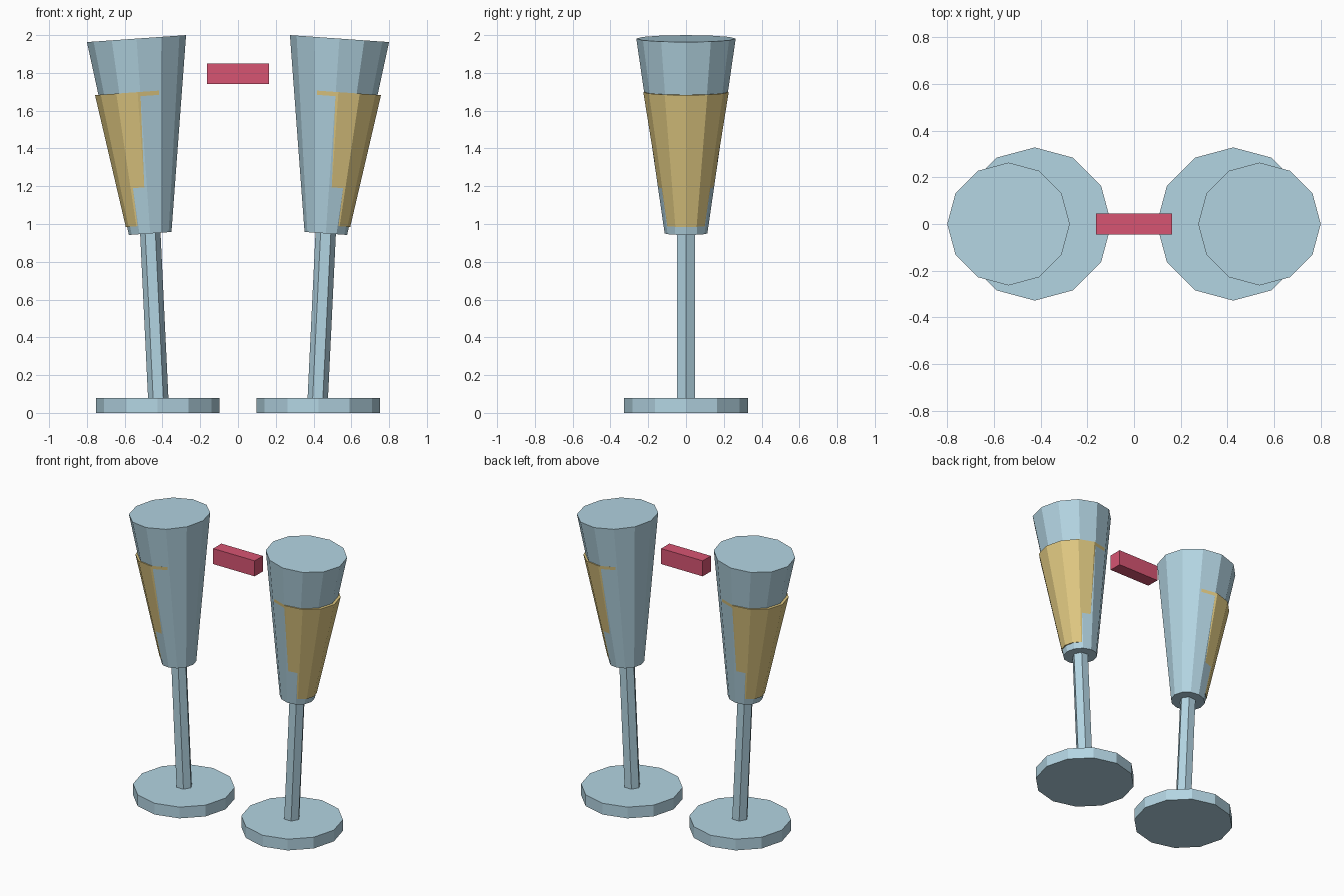
import bpy
from math import pi
from mathutils import Matrix, Vector

if "Cube" in bpy.data.objects:
    bpy.data.objects.remove(bpy.data.objects["Cube"], do_unlink=True)


def material(name, rgb):
    mat = bpy.data.materials.new(name)
    mat.use_nodes = True
    mat.diffuse_color = (*rgb, 1)
    mat.node_tree.nodes["Principled BSDF"].inputs["Base Color"].default_value = (*rgb, 1)
    return mat


glass = material("pale blue glass", (0.45, 0.66, 0.76))
gold = material("golden drink", (0.74, 0.58, 0.22))
rose = material("rose pink", (0.68, 0.09, 0.17))


def frustum(name, mat, sides, bottom, r_low, r_high, length, tilt=0):
    """Flat-sided cone section standing on its bottom centre, leaning along x."""
    bpy.ops.mesh.primitive_cone_add(vertices=sides, radius1=r_low, radius2=r_high, depth=length)
    obj = bpy.context.object
    obj.name = name
    # a corner points along +x and the origin sits at the bottom
    obj.data.transform(Matrix.Translation((0, 0, length / 2)) @ Matrix.Rotation(pi / 2, 4, "Z"))
    obj.location = bottom
    obj.rotation_euler.y = tilt
    obj.data.materials.append(mat)
    return obj


BOWL_TILT, STEM_TILT = 0.07, 0.048
BOWL_LENGTH, BOWL_LOW, BOWL_HIGH = 1.034, 0.113, 0.263
DRINK_START, DRINK_END = 0.043, 0.751


def bowl_radius(t):
    return BOWL_LOW + (BOWL_HIGH - BOWL_LOW) * t / BOWL_LENGTH


for side, s in (("left", 1), ("right", -1)):
    # foot and stem
    frustum(f"{side}_foot", glass, 12, (s * 0.425, 0, 0), 0.328, 0.328, 0.08)
    frustum(f"{side}_stem", glass, 6, (s * 0.421, 0, 0.05), 0.054, 0.054, 0.92, s * STEM_TILT)
    # bowl leaning outwards
    bowl_base = Vector((s * 0.465, 0, 0.95))
    frustum(f"{side}_bowl", glass, 12, bowl_base, BOWL_LOW, BOWL_HIGH, BOWL_LENGTH, s * BOWL_TILT)
    # drink, shifted so that it shows through the outer side of the bowl
    lean = Matrix.Rotation(s * BOWL_TILT, 3, "Y")
    start = bowl_base + lean @ Vector((s * 0.014, 0, DRINK_START))
    frustum(f"{side}_drink", gold, 12, start,
            bowl_radius(DRINK_START) - 0.0069, bowl_radius(DRINK_END) + 0.0041,
            DRINK_END - DRINK_START, s * BOWL_TILT)

# small bar floating between the rims
bpy.ops.mesh.primitive_cube_add(size=1, location=(0, 0, 1.795))
bar = bpy.context.object
bar.name = "centre_bar"
bar.scale = (0.326, 0.092, 0.11)
bar.data.materials.append(rose)
